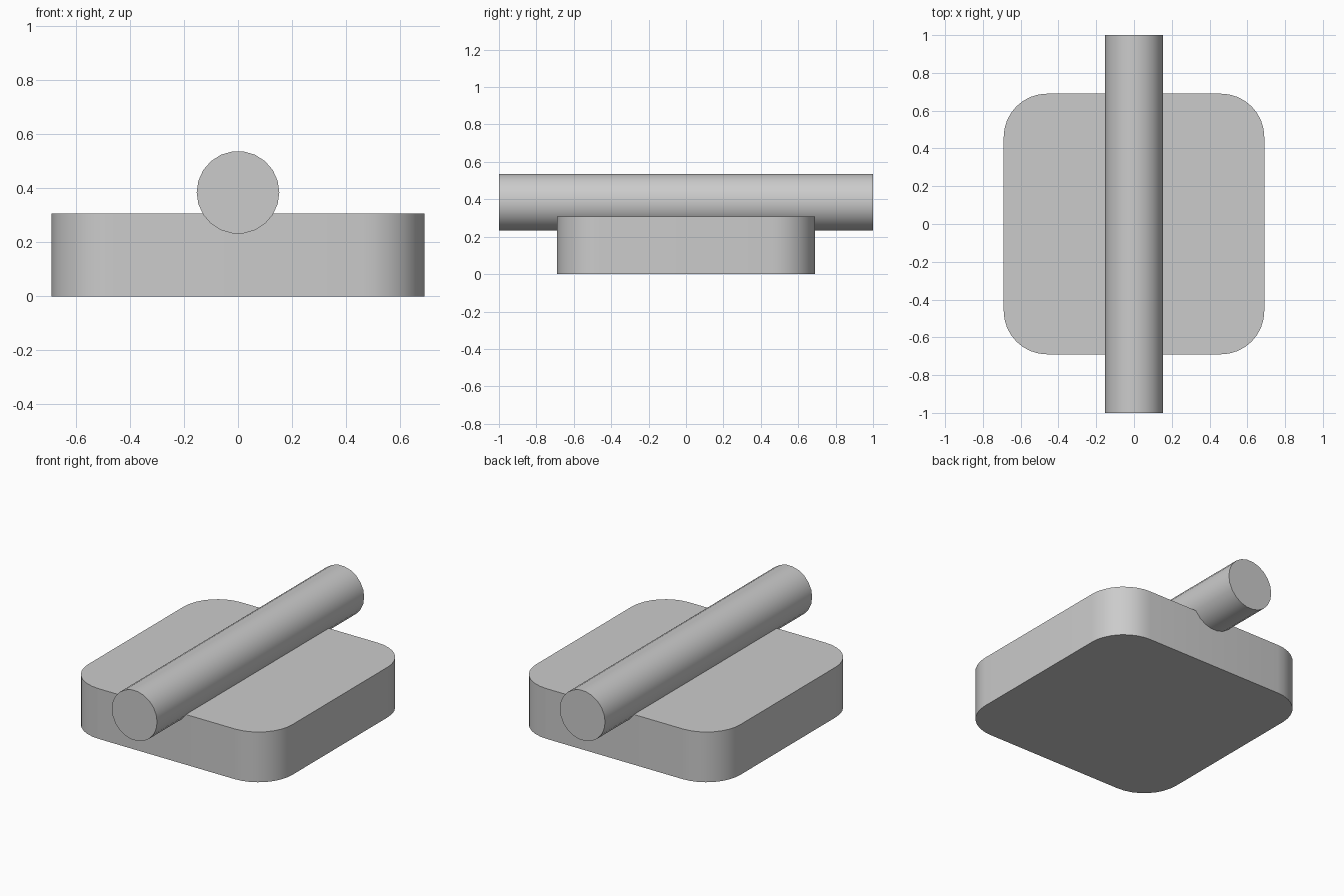
import bpy, bmesh, math

cube = bpy.data.objects.get("Cube")
if cube:
    bpy.data.objects.remove(cube, do_unlink=True)

grey = bpy.data.materials.new("light_grey")
grey.use_nodes = True
colour = (0.6, 0.6, 0.6, 1)
grey.diffuse_color = colour
grey.node_tree.nodes["Principled BSDF"].inputs["Base Color"].default_value = colour


def finish(obj, name):
    obj.name = name
    obj.data.materials.append(grey)
    bpy.ops.object.select_all(action="DESELECT")
    obj.select_set(True)
    bpy.context.view_layer.objects.active = obj
    bpy.ops.object.shade_smooth_by_angle(angle=math.radians(35))


# Square base slab with rounded vertical corners
HALF, HEIGHT, CORNER = 0.69, 0.307, 0.23
bm = bmesh.new()
bmesh.ops.create_cube(bm, size=1)
for v in bm.verts:
    v.co = (v.co.x * 2 * HALF, v.co.y * 2 * HALF, (v.co.z + 0.5) * HEIGHT)
uprights = [e for e in bm.edges if abs(e.verts[0].co.z - e.verts[1].co.z) > 0.1]
bmesh.ops.bevel(bm, geom=uprights, offset=CORNER, segments=8, profile=0.5, affect="EDGES")
mesh = bpy.data.meshes.new("base_slab")
bm.to_mesh(mesh)
bm.free()
slab = bpy.data.objects.new("base_slab", mesh)
bpy.context.collection.objects.link(slab)
finish(slab, "base_slab")

# Round bar lying front to back, sunk into the slab
bpy.ops.mesh.primitive_cylinder_add(
    vertices=22, radius=0.153, depth=2, location=(0, 0, 0.385),
    rotation=(math.pi / 2, 0, math.pi))
bar = bpy.context.object
# Turn the profile so a flat side is on top
bar.rotation_euler.rotate_axis("Z", math.pi / 2)
finish(bar, "round_bar")
